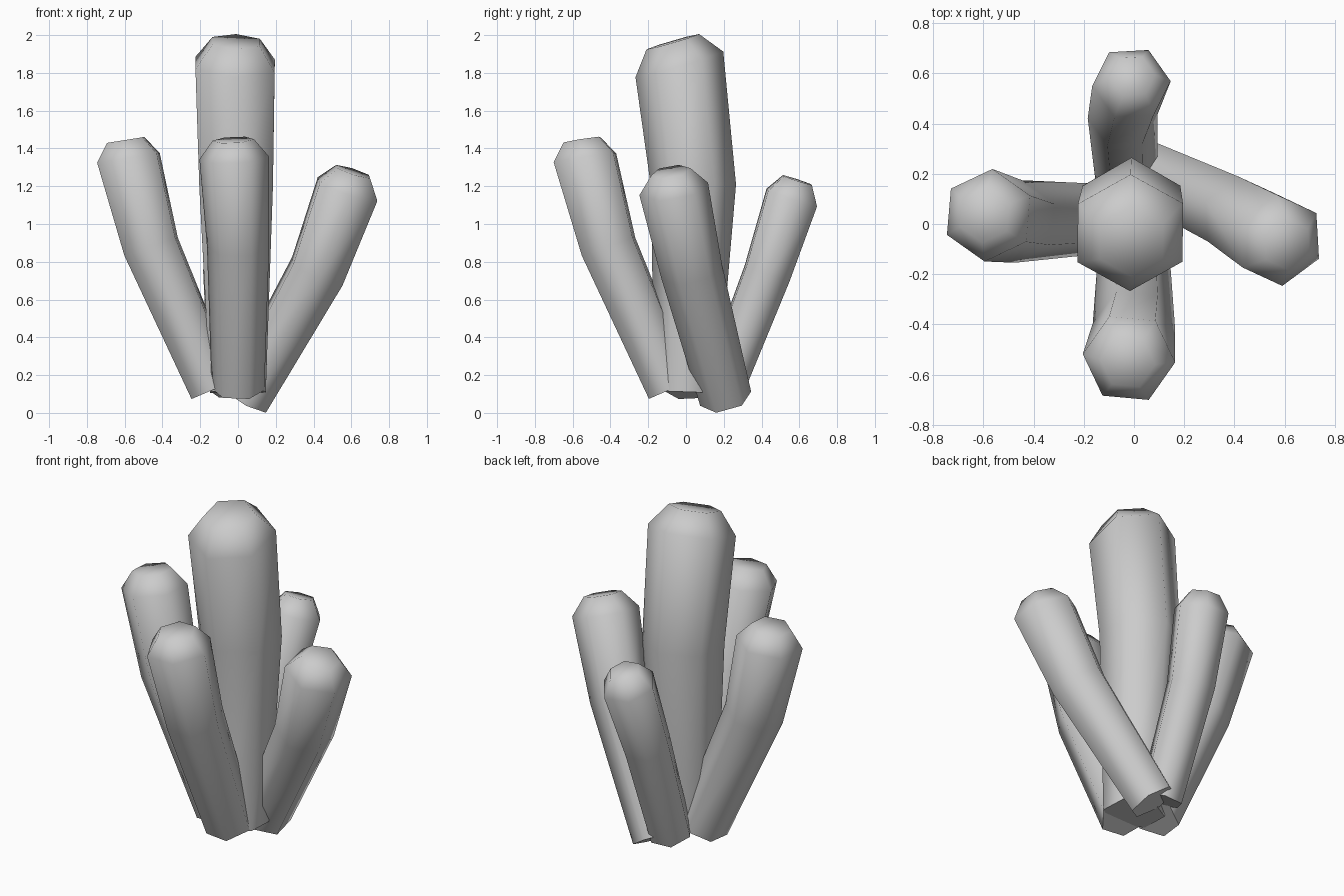
import bpy, bmesh
from math import cos, sin, radians, tau
from mathutils import Vector

cube = bpy.data.objects.get("Cube")
if cube:
    bpy.data.objects.remove(cube)

stone = bpy.data.materials.new("pale grey stone")
stone.use_nodes = True
colour = (0.6, 0.6, 0.6, 1)
stone.diffuse_color = colour
stone.node_tree.nodes["Principled BSDF"].inputs["Base Color"].default_value = colour


def column(name, phase, stations):
    """Six-sided column through base, bend, shoulder and cap stations (x, y, z, radius)."""
    centres = [Vector(s[:3]) for s in stations]
    steps = [(b - a).normalized() for a, b in zip(centres, centres[1:])]
    normals = [steps[0], (steps[0] + steps[1]).normalized(), steps[2], steps[2]]
    bm = bmesh.new()
    rings = []
    for centre, normal, station in zip(centres, normals, stations):
        turn = Vector((0, 0, 1)).rotation_difference(normal)
        ring = []
        for k in range(6):
            a = radians(phase) + tau * k / 6
            ring.append(bm.verts.new(centre + turn @ Vector((cos(a), sin(a), 0)) * station[3]))
        rings.append(ring)
    for low, high in zip(rings, rings[1:]):
        for k in range(6):
            j = (k + 1) % 6
            bm.faces.new((low[k], low[j], high[j], high[k]))
    bm.faces.new(rings[-1])
    bottom = bm.faces.new(rings[0][::-1])
    for face in bm.faces:
        face.smooth = True
    for edge in bottom.edges:
        edge.smooth = False
    mesh = bpy.data.meshes.new(name)
    bm.to_mesh(mesh)
    bm.free()
    mesh.materials.append(stone)
    obj = bpy.data.objects.new(name, mesh)
    bpy.context.collection.objects.link(obj)


# Tall upright column in the middle
column("centre_column", 30, [(0, 0, 0.11, 0.17), (-0.01, 0.04, 1.2, 0.225),
                             (-0.015, -0.035, 1.845, 0.242), (-0.01, -0.07, 1.965, 0.145)])
# Leaning columns around it
column("right_column", 25, [(-0.13, 0.02, 0.125, 0.14), (-0.46, 0.01, 0.88, 0.165),
                            (-0.58, 0.035, 1.35, 0.185), (-0.595, 0.035, 1.445, 0.11)])
column("front_column", 55, [(0, -0.08, 0.125, 0.14), (0, -0.41, 0.88, 0.165),
                            (-0.02, -0.535, 1.35, 0.185), (-0.025, -0.55, 1.445, 0.11)])
column("left_column", 35, [(0.04, 0.21, 0.075, 0.14), (0.42, 0.03, 0.75, 0.165),
                           (0.58, -0.065, 1.185, 0.185), (0.61, -0.08, 1.277, 0.105)])
column("back_column", 4, [(-0.03, 0.19, 0.12, 0.125), (-0.045, 0.43, 0.74, 0.14),
                          (-0.01, 0.56, 1.14, 0.157), (-0.005, 0.59, 1.232, 0.09)])
